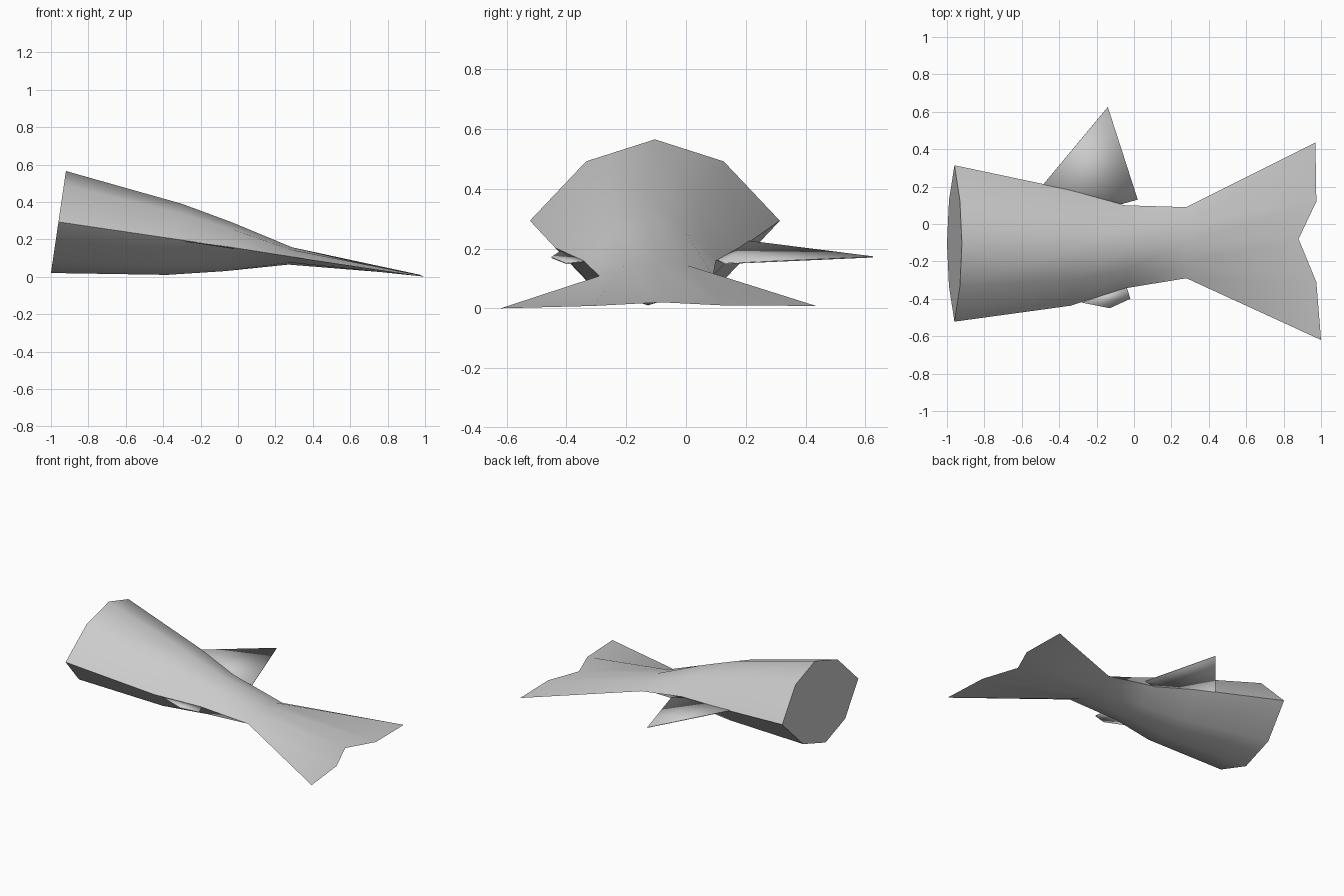
import bpy, math

cube = bpy.data.objects.get("Cube")
if cube:
    bpy.data.objects.remove(cube, do_unlink=True)

grey = bpy.data.materials.new("light_grey")
grey.use_nodes = True
colour = (0.6, 0.6, 0.6, 1)
grey.diffuse_color = colour
grey.node_tree.nodes["Principled BSDF"].inputs["Base Color"].default_value = colour


def add_object(name, verts, faces):
    mesh = bpy.data.meshes.new(name)
    mesh.from_pydata(verts, [], faces)
    mesh.materials.append(grey)
    mesh.update()
    obj = bpy.data.objects.new(name, mesh)
    bpy.context.collection.objects.link(obj)
    bpy.ops.object.select_all(action="DESELECT")
    obj.select_set(True)
    bpy.context.view_layer.objects.active = obj
    bpy.ops.object.shade_smooth_by_angle(angle=math.radians(40))
    return obj


# Body: leaning eight-sided rings (x, lean, y centre, half width, top, side, bottom)
rings = [
    (-0.96, 0.04, -0.104, 0.418, 0.565, 0.293, 0.02),
    (-0.34, 0.04, -0.127, 0.31, 0.39, 0.202, 0.01),
    (-0.05, 0.02, -0.122, 0.222, 0.29, 0.16, 0.03),
    (0.28, 0.01, -0.1, 0.19, 0.157, 0.108, 0.065),
]
# Unit outline starting at the back side, going over the top
outline = [(1, 0), (0.55, 0.73), (0, 1), (-0.55, 0.73),
           (-1, 0), (-0.55, -0.73), (0, -1), (0.55, -0.73)]
verts = []
for x, lean, cy, half, top, side, bottom in rings:
    for u, v in outline:
        rise = top - side if v > 0 else side - bottom
        verts.append((x + lean * v, cy + half * u, side + rise * v))

# Tail: the last ring flattens into a notched trailing edge
first_tail = len(verts)
verts += [(0.97, 0.435, 0.008), (0.975, 0.12, 0.01), (0.88, -0.08, 0.02),
          (0.975, -0.31, 0.008), (1.0, -0.62, 0.0)]

faces = [tuple(range(8))]
for r in range(len(rings) - 1):
    for i in range(8):
        a, b = 8 * r + i, 8 * r + (i + 1) % 8
        faces.append((b, a, a + 8, b + 8))
last = first_tail - 8
for i in range(8):
    j = (i + 1) % 8
    tail_i, tail_j = (first_tail + min(k, 8 - k) for k in (i, j))
    faces.append((last + j, last + i, tail_i, tail_j))
add_object("body_and_tail", verts, faces)


# Side fins: thin sheets rooted in the body
def add_fin(name, points):
    fin = add_object(name, points, [tuple(range(len(points)))])
    solid = fin.modifiers.new("thickness", "SOLIDIFY")
    solid.thickness = 0.004
    solid.offset = 0


add_fin("back_fin", [(-0.49, 0.205, 0.225), (-0.09, 0.1, 0.163),
                     (0.02, 0.13, 0.15), (-0.14, 0.625, 0.172)])
add_fin("front_fin", [(-0.28, -0.42, 0.19), (-0.13, -0.45, 0.17),
                      (-0.02, -0.4, 0.15), (-0.04, -0.335, 0.157)])
